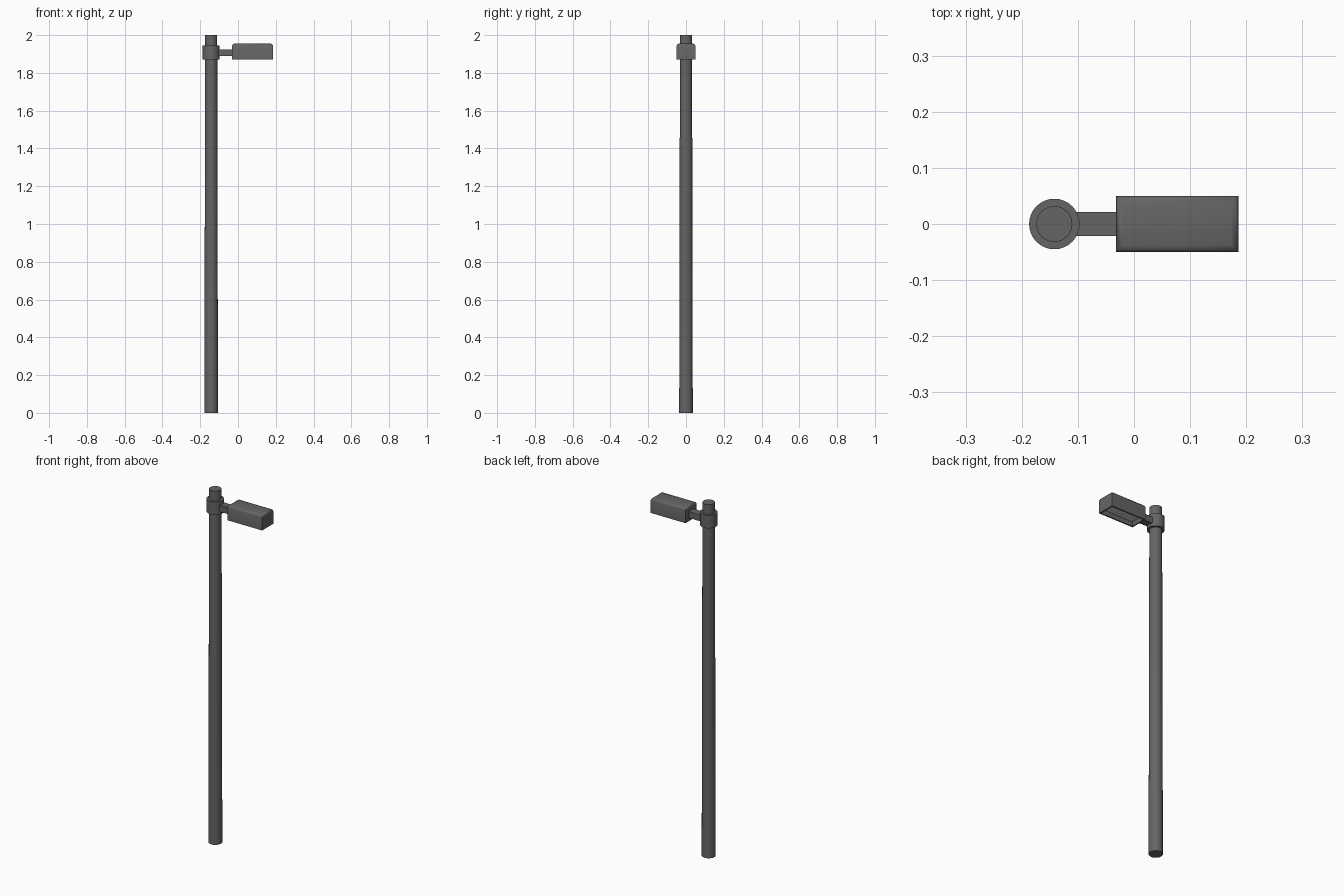
import bpy, bmesh
from mathutils import Matrix, Vector

if "Cube" in bpy.data.objects:
    bpy.data.objects.remove(bpy.data.objects["Cube"])

PX = -0.142  # pole axis


def finish(name, bm, angle=None):
    bmesh.ops.recalc_face_normals(bm, faces=bm.faces)
    me = bpy.data.meshes.new(name)
    bm.to_mesh(me)
    bm.free()
    ob = bpy.data.objects.new(name, me)
    bpy.context.collection.objects.link(ob)
    if angle:
        bpy.ops.object.select_all(action='DESELECT')
        ob.select_set(True)
        bpy.context.view_layer.objects.active = ob
        bpy.ops.object.shade_smooth_by_angle(angle=angle)
    return ob


def column(name, r1, r2, z1, z2, bevel=0):
    bm = bmesh.new()
    bmesh.ops.create_cone(bm, cap_ends=True, segments=32, radius1=r1, radius2=r2,
                          depth=z2 - z1, matrix=Matrix.Translation((PX, 0, (z1 + z2) / 2)))
    return finish(name, bm, 0.6)


def box(lo, hi):
    bm = bmesh.new()
    lo, hi = Vector(lo), Vector(hi)
    size = hi - lo
    bmesh.ops.create_cube(bm, size=1, matrix=Matrix.Translation((lo + hi) / 2)
                          @ Matrix.Diagonal((*size, 1)))
    return bm


# tapered pole and clamp collar
column("pole", 0.036, 0.032, 0, 2.0)
column("collar", 0.045, 0.045, 1.872, 1.945)

# bracket arm
finish("arm", box((-0.12, -0.021, 1.889), (-0.025, 0.021, 1.925)))

# lamp housing: chamfered top, recessed open underside
bm = box((-0.032, -0.05, 1.87), (0.186, 0.05, 1.955))
top = [e for e in bm.edges if all(v.co.z > 1.95 for v in e.verts)]
bmesh.ops.bevel(bm, geom=top, offset=0.013, segments=2, profile=0.5, affect='EDGES')
bm.normal_update()
under = [f for f in bm.faces if f.normal.z < -0.9]
bmesh.ops.inset_region(bm, faces=under, thickness=0.01)
for v in under[0].verts:
    v.co.z += 0.0
inner = bmesh.ops.extrude_face_region(bm, geom=under)
bmesh.ops.delete(bm, geom=under, context='FACES_ONLY')
bmesh.ops.translate(bm, vec=(0, 0, 0.03),
                    verts=[g for g in inner["geom"] if isinstance(g, bmesh.types.BMVert)])
finish("lamp_housing", bm, 0.9)

# pale light panel inside the recess
panel = finish("light_panel", box((-0.021, -0.039, 1.892), (0.175, 0.039, 1.899)))
mat = bpy.data.materials.new("pale_panel")
mat.diffuse_color = (0.8, 0.8, 0.8, 1)
mat.use_nodes = True
mat.node_tree.nodes["Principled BSDF"].inputs["Base Color"].default_value = mat.diffuse_color
panel.data.materials.append(mat)

# dark metal for everything else
dark = bpy.data.materials.new("dark_metal")
dark.diffuse_color = (0.13, 0.13, 0.13, 1)
dark.use_nodes = True
dark.node_tree.nodes["Principled BSDF"].inputs["Base Color"].default_value = dark.diffuse_color
for n in ("pole", "collar", "arm", "lamp_housing"):
    bpy.data.objects[n].data.materials.append(dark)
